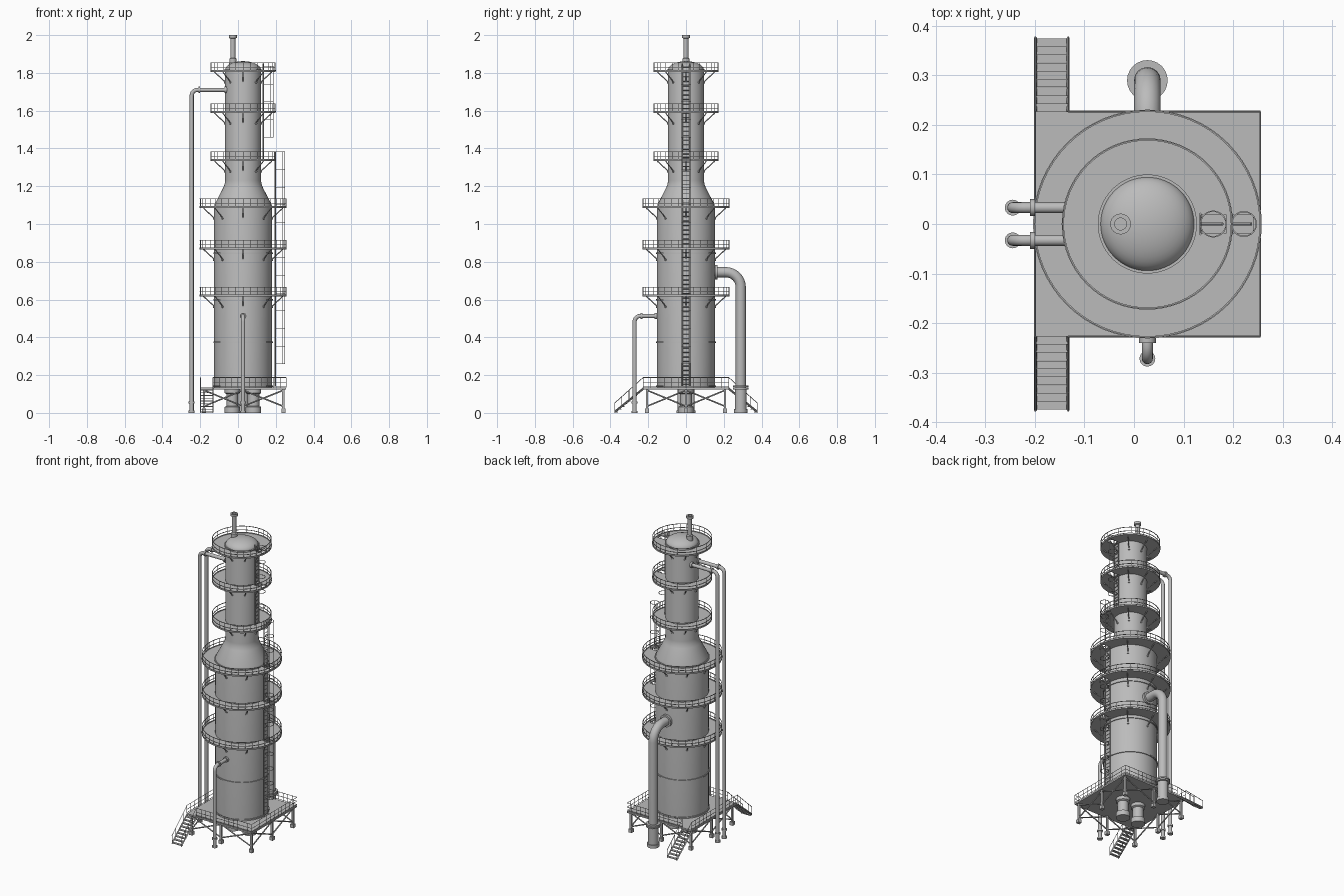
import bpy, bmesh
from math import sin, cos, pi
from mathutils import Vector, Matrix

cube = bpy.data.objects.get("Cube")
if cube:
    bpy.data.objects.remove(cube, do_unlink=True)

steel = bpy.data.materials.new("grey steel")
steel.use_nodes = True
steel.diffuse_color = (0.5, 0.5, 0.5, 1)
steel.node_tree.nodes["Principled BSDF"].inputs["Base Color"].default_value = steel.diffuse_color
CX = 0.027  # tower axis


def finish(name, bm, smooth=False):
    bmesh.ops.recalc_face_normals(bm, faces=bm.faces)
    mesh = bpy.data.meshes.new(name)
    bm.to_mesh(mesh)
    bm.free()
    mesh.materials.append(steel)
    obj = bpy.data.objects.new(name, mesh)
    bpy.context.collection.objects.link(obj)
    bpy.ops.object.select_all(action='DESELECT')
    obj.select_set(True)
    bpy.context.view_layer.objects.active = obj
    if smooth:
        bpy.ops.object.shade_smooth_by_angle(angle=0.6)
    return obj


def rod(bm, a, b, r, n=6):
    a, b = Vector(a), Vector(b)
    d = b - a
    m = Matrix.Translation((a + b) / 2) @ d.to_track_quat('Z', 'Y').to_matrix().to_4x4()
    bmesh.ops.create_cone(bm, cap_ends=True, segments=n, radius1=r, radius2=r,
                          depth=d.length, matrix=m)


def box(bm, lo, hi):
    lo, hi = Vector(lo), Vector(hi)
    m = Matrix.Translation((lo + hi) / 2) @ Matrix.Diagonal((*(hi - lo), 1))
    bmesh.ops.create_cube(bm, size=1, matrix=m)


def lathe(bm, profile, x=CX, y=0, n=64, closed=False):
    """Spin (radius, z) points around a vertical axis."""
    pts = [bm.verts.new((x + r, y, z)) for r, z in profile]
    edges = [bm.edges.new(p) for p in zip(pts, pts[1:])]
    if closed:
        edges.append(bm.edges.new((pts[-1], pts[0])))
    bmesh.ops.spin(bm, geom=pts + edges, cent=(x, y, 0), axis=(0, 0, 1),
                   angle=2 * pi, steps=n, use_merge=True)
    bmesh.ops.remove_doubles(bm, verts=bm.verts, dist=0.00001)


def ring(bm, r, z, t=0.0015, n=64, x=CX):
    lathe(bm, [(r - t, z - t), (r + t, z - t), (r + t, z + t), (r - t, z + t)], x, 0, n, True)


def bent_pipe(name, start, corner, end, r, bend):
    """Pipe from start to end with one rounded elbow."""
    s, c, e = Vector(start), Vector(corner), Vector(end)
    u, v = (s - c).normalized(), (e - c).normalized()
    path = [s]
    for i in range(9):
        t = i / 8 * pi / 2
        path.append(c + u * bend * (1 - sin(t)) + v * bend * (1 - cos(t)))
    path.append(e)
    bm = bmesh.new()
    n, side = 16, u.cross(v)
    loops = []
    for i, p in enumerate(path):
        d = (path[min(i + 1, len(path) - 1)] - path[max(i - 1, 0)]).normalized()
        if i < 2:
            d = -u
        elif i > len(path) - 3:
            d = v
        w = d.cross(side)
        loops.append([bm.verts.new(p + (side * cos(k * 2 * pi / n) + w * sin(k * 2 * pi / n)) * r)
                      for k in range(n)])
    for A, B in zip(loops, loops[1:]):
        for k in range(n):
            bm.faces.new((A[k], A[(k + 1) % n], B[(k + 1) % n], B[k]))
    bm.faces.new(loops[0])
    bm.faces.new(loops[-1])
    return bm


# Tower shell: wide drum, reducing cone, narrow drum, domed head
bm = bmesh.new()
dome = [(0.095 * cos(a), 1.815 + 0.047 * sin(a)) for a in [i * pi / 20 for i in range(10)]]
lathe(bm, [(0, 0.13), (0.153, 0.13), (0.153, 1.09), (0.15, 1.105), (0.106, 1.19),
           (0.098, 1.21), (0.095, 1.23)] + dome + [(0, 1.862)])
finish("tower_shell", bm, True)

bm = bmesh.new()
for r, z in ((0.153, 0.375), (0.153, 0.845), (0.153, 1.09), (0.153, 0.6), (0.153, 0.14), (0.095, 1.815)):
    ring(bm, r + 0.001, z, 0.004)
finish("shell_bands", bm, True)

# Round platforms with railings and brackets
levels = [(0.23, 0.153, z) for z in (0.617, 0.866, 1.084)]
levels += [(0.172, 0.095, z) for z in (1.333, 1.587, 1.805)]
for i, (R, r, z) in enumerate(levels):
    bm = bmesh.new()
    lathe(bm, [(r - 0.005, z), (R, z), (R, z + 0.006), (r - 0.005, z + 0.006)], closed=True)
    deck = finish(f"platform_{i + 1}", bm)
    if i != 3:  # ladder opening
        bm = bmesh.new()
        x0, x1 = (0.2, 0.24) if i < 3 else (0.132, 0.187)
        box(bm, (x0, -0.018, z - 0.02), (x1, 0.018, z + 0.03))
        cutter = finish("hatch_cutter", bm)
        cutter.hide_render = True
        mod = deck.modifiers.new("hatch", 'BOOLEAN')
        mod.operation, mod.object, mod.solver = 'DIFFERENCE', cutter, 'EXACT'
        bpy.context.view_layer.objects.active = deck
        bpy.ops.object.modifier_apply(modifier=mod.name)
        bpy.data.objects.remove(cutter, do_unlink=True)
    bm = bmesh.new()
    for h in (0.025, 0.049):
        ring(bm, R - 0.002, z + h)
    ring(bm, R - 0.001, z + 0.008, 0.002)
    posts = 36 if R > 0.2 else 28
    for k in range(posts):
        a = 2 * pi * k / posts
        x, y = CX + (R - 0.002) * cos(a), (R - 0.002) * sin(a)
        rod(bm, (x, y, z), (x, y, z + 0.049), 0.0013, 4)
    finish(f"railing_{i + 1}", bm)
    bm = bmesh.new()
    for k in range(8):
        c, s = cos(k * pi / 4), sin(k * pi / 4)
        rod(bm, (CX + (r - 0.003) * c, (r - 0.003) * s, z - 0.055),
            (CX + (R - 0.02) * c, (R - 0.02) * s, z), 0.003)
        rod(bm, (CX + (r - 0.003) * c, (r - 0.003) * s, z - 0.055),
            (CX + (r + 0.006) * c, (r + 0.006) * s, z - 0.055), 0.006)
    finish(f"brackets_{i + 1}", bm)

# Caged ladders
for name, x, z0, z1, cage0, depth in (("lower_ladder", 0.197, 0.14, 1.385, 0.26, 0.025),
                                      ("upper_ladder", 0.134, 1.335, 1.85, 1.46, 0.026)):
    bm = bmesh.new()
    for y in (-0.02, 0.02):
        rod(bm, (x, y, z0), (x, y, z1), 0.003, 4)
    for k in range(int((z1 - z0) / 0.024)):
        rod(bm, (x, -0.02, z0 + 0.012 + k * 0.024), (x, 0.02, z0 + 0.012 + k * 0.024), 0.002, 4)
    finish(name, bm)
    bm = bmesh.new()
    hoops = int((z1 - cage0) / 0.0935) + 1
    for k in range(hoops):
        ring(bm, depth, cage0 + k * 0.0935, 0.0013, 20, x + depth)
    for k in (-1, 0, 1):
        a = k * pi / 3
        px, py = x + depth + depth * cos(a), depth * sin(a)
        rod(bm, (px, py, cage0), (px, py, cage0 + (hoops - 1) * 0.0935), 0.001, 4)
    finish(name + "_cage", bm)

# Vent on the dome
bm = bmesh.new()
lathe(bm, [(0, 1.84), (0.019, 1.84), (0.019, 1.875), (0.013, 1.88), (0.013, 1.982),
           (0.021, 1.985), (0.021, 2.0), (0.012, 2.0), (0.012, 1.99), (0, 1.99)], -0.027, 0, 24)
finish("vent_stack", bm, True)

# Process pipes with flanges
for name, y in (("left_pipe_front", -0.033), ("left_pipe_back", 0.033)):
    bm = bent_pipe(name, (-0.245, y, 0), (-0.245, y, 1.71), (-0.055, y, 1.71), 0.011, 0.03)
    for a, b in ((-0.21, -0.2), (-0.072, -0.06)):
        rod(bm, (a, y, 1.71), (b, y, 1.71), 0.017, 16)
    rod(bm, (-0.245, y, 0), (-0.245, y, 0.012), 0.016, 16)
    rod(bm, (-0.245, y, 0.05), (-0.245, y, 0.06), 0.016, 16)
    finish(name, bm, True)

bm = bent_pipe("front_pipe", (CX, -0.272, 0), (CX, -0.272, 0.513), (CX, -0.145, 0.513), 0.011, 0.03)
for a, b in ((-0.24, -0.23), (-0.166, -0.154)):
    rod(bm, (CX, a, 0.513), (CX, b, 0.513), 0.017, 16)
for z in (0, 0.05):
    rod(bm, (CX, -0.272, z), (CX, -0.272, z + 0.01), 0.016, 16)
finish("front_pipe", bm, True)

bm = bent_pipe("back_pipe", (CX, 0.29, 0), (CX, 0.29, 0.745), (CX, 0.145, 0.745), 0.027, 0.08)
rod(bm, (CX, 0.154, 0.745), (CX, 0.168, 0.745), 0.038, 24)
for z, h, r in ((0, 0.02, 0.036), (0.125, 0.009, 0.041), (0.137, 0.009, 0.041), (0.02, 0.105, 0.031)):
    rod(bm, (CX, 0.29, z), (CX, 0.29, z + h), r, 24)
finish("back_pipe", bm, True)

# Bottom outlets
bm = bmesh.new()
for x in (-0.03, 0.082):
    lathe(bm, [(0, 0), (0.041, 0), (0.041, 0.032), (0.031, 0.036), (0.031, 0.1),
               (0.041, 0.105), (0.041, 0.135), (0, 0.135)], x, 0, 24)
finish("bottom_outlets", bm, True)

# Square base deck, legs and cross bracing
X0, X1, Y, TOP = -0.2, 0.255, 0.227, 0.135
bm = bmesh.new()
box(bm, (X0, -Y, TOP - 0.01), (X1, Y, TOP))
finish("base_deck", bm)

legs_x, legs_y = (-0.18, CX, 0.24), (-0.207, 0, 0.207)
bm = bmesh.new()
for x in legs_x:
    for y in legs_y:
        if (x, y) != (CX, 0):
            box(bm, (x - 0.006, y - 0.006, 0), (x + 0.006, y + 0.006, TOP - 0.005))
            box(bm, (x - 0.011, y - 0.011, 0), (x + 0.011, y + 0.011, 0.022))
finish("base_legs", bm)

bm = bmesh.new()
for lo, hi in ((0.035, 0.12), (0.12, 0.035)):
    for y in (legs_y[0], legs_y[2]):
        for a, b in zip(legs_x, legs_x[1:]):
            rod(bm, (a, y, lo), (b, y, hi), 0.004)
    for x in (legs_x[0], legs_x[2]):
        for a, b in zip(legs_y, legs_y[1:]):
            rod(bm, (x, a, lo), (x, b, hi), 0.004)
finish("base_bracing", bm)

# Deck railing, left open at the two stairs
bm = bmesh.new()
runs = [((-0.132, -Y), (X1, -Y)), ((X1, -Y), (X1, Y)), ((X1, Y), (-0.132, Y)), ((X0, Y), (X0, -Y))]
for (ax, ay), (bx, by) in runs:
    a, b = Vector((ax, ay, TOP)), Vector((bx, by, TOP))
    for h in (0.006, 0.027, 0.052):
        rod(bm, a + Vector((0, 0, h)), b + Vector((0, 0, h)), 0.0018, 4)
    for k in range(13):
        p = a.lerp(b, k / 12)
        rod(bm, p, p + Vector((0, 0, 0.052)), 0.0014, 4)
finish("base_railing", bm)

# Front and back stairs
for name, s in (("front_stairs", -1), ("back_stairs", 1)):
    bm = bmesh.new()
    for k in range(9):
        y, z = Y + 0.008 + k * 0.0165, TOP - 0.014 - k * 0.0145
        box(bm, (-0.198, s * y - 0.008, z - 0.002), (-0.134, s * y + 0.008, z + 0.002))
    for x in (-0.199, -0.133):
        for dz in (-0.003, 0.004):
            rod(bm, (x, s * Y, TOP - 0.008 + dz), (x, s * 0.376, 0.006 + dz), 0.003, 4)
        rod(bm, (x, s * Y, TOP + 0.052), (x, s * 0.378, 0.052), 0.0018, 4)
        for k in range(5):
            y, z = Y + k * 0.0375, (TOP - 0.005) * (1 - k / 4)
            rod(bm, (x, s * y, z), (x, s * y, z + 0.055), 0.0016, 4)
    finish(name, bm)
